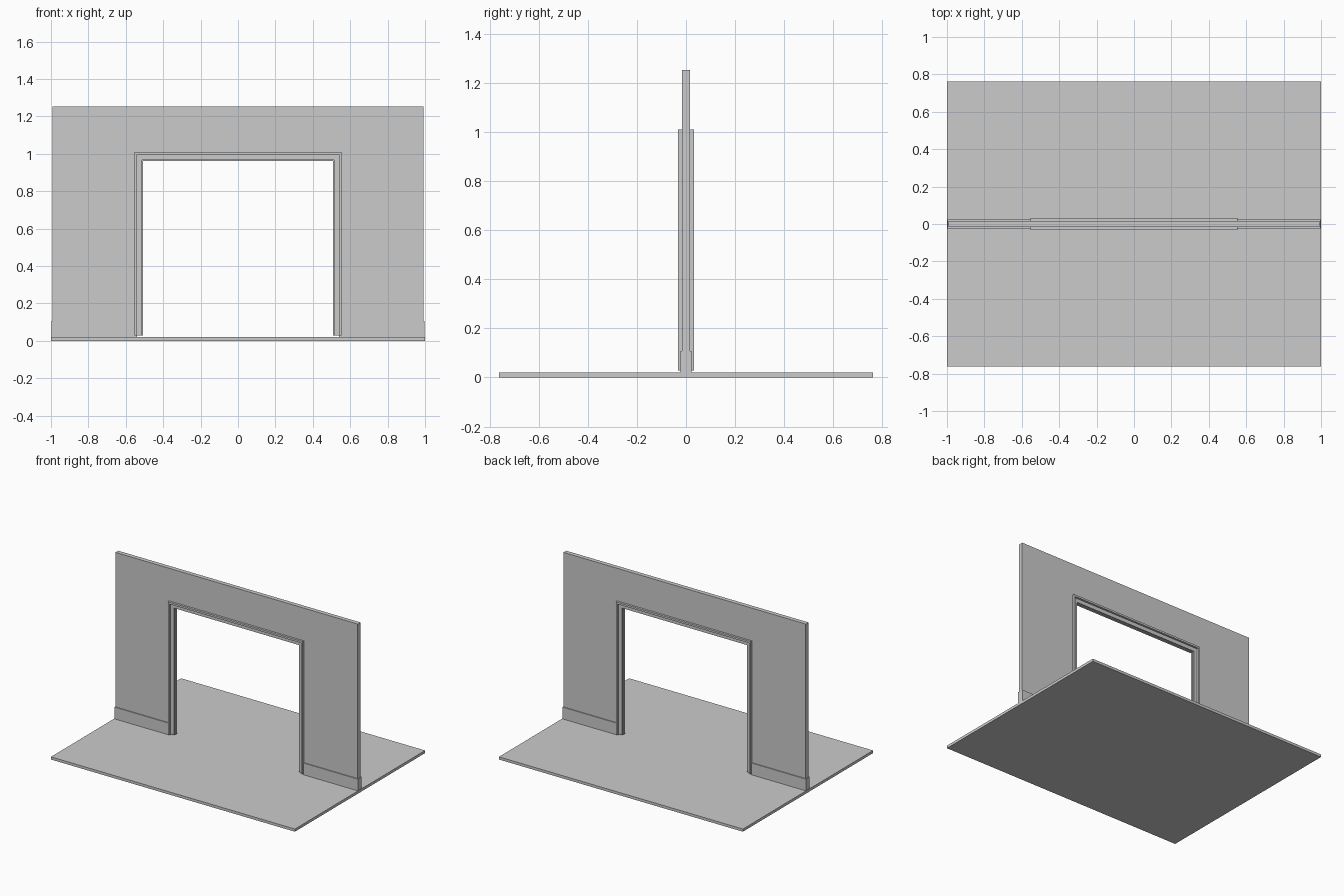
import bpy, bmesh

if "Cube" in bpy.data.objects:
    bpy.data.objects.remove(bpy.data.objects["Cube"])


def mesh_object(name, bm):
    bmesh.ops.recalc_face_normals(bm, faces=bm.faces)
    me = bpy.data.meshes.new(name)
    bm.to_mesh(me)
    bm.free()
    ob = bpy.data.objects.new(name, me)
    bpy.context.collection.objects.link(ob)
    return ob


def prism(name, outline, y0, y1):
    """Extrude an x-z outline from y0 to y1."""
    bm = bmesh.new()
    face = bm.faces.new([bm.verts.new((x, y0, z)) for x, z in outline])
    out = bmesh.ops.extrude_face_region(bm, geom=[face])
    verts = [v for v in out["geom"] if isinstance(v, bmesh.types.BMVert)]
    bmesh.ops.translate(bm, vec=(0, y1 - y0, 0), verts=verts)
    return mesh_object(name, bm)


def arch(w_out, top_out, w_in, top_in, bottom):
    """Outline of a square portal standing on two legs."""
    return [(-w_out, bottom), (-w_out, top_out), (w_out, top_out), (w_out, bottom),
            (w_in, bottom), (w_in, top_in), (-w_in, top_in), (-w_in, bottom)]


def rect(x0, x1, z0, z1):
    return [(x0, z0), (x1, z0), (x1, z1), (x0, z1)]


# Floor slab
prism("floor", rect(-1, 1, 0, 0.02), -0.762, 0.762)

# Wall with doorway
prism("wall", arch(0.993, 1.252, 0.54, 0.996, 0.02), -0.016, 0.016)

# Jamb lining the doorway, with a slim stop along its middle
prism("door_jamb", arch(0.54, 0.996, 0.513, 0.968, 0.028), -0.017, 0.017)
prism("door_stop", arch(0.513, 0.968, 0.507, 0.963, 0.028), -0.007, 0.007)

# Casing and skirting on both faces of the wall
for face, s in (("front", -1), ("back", 1)):
    prism(face + "_casing", arch(0.553, 1.01, 0.54, 0.996, 0.028), s * 0.016, s * 0.032)
    for side, d in (("left", -1), ("right", 1)):
        prism(f"{face}_{side}_skirting", rect(d * 0.553, d * 0.998, 0.02, 0.107),
              s * 0.016, s * 0.023)

# Skirting returns around the wall ends
for side, d in (("left", -1), ("right", 1)):
    prism(side + "_skirting_end", rect(d * 0.993, d * 0.998, 0.02, 0.107), -0.016, 0.016)
